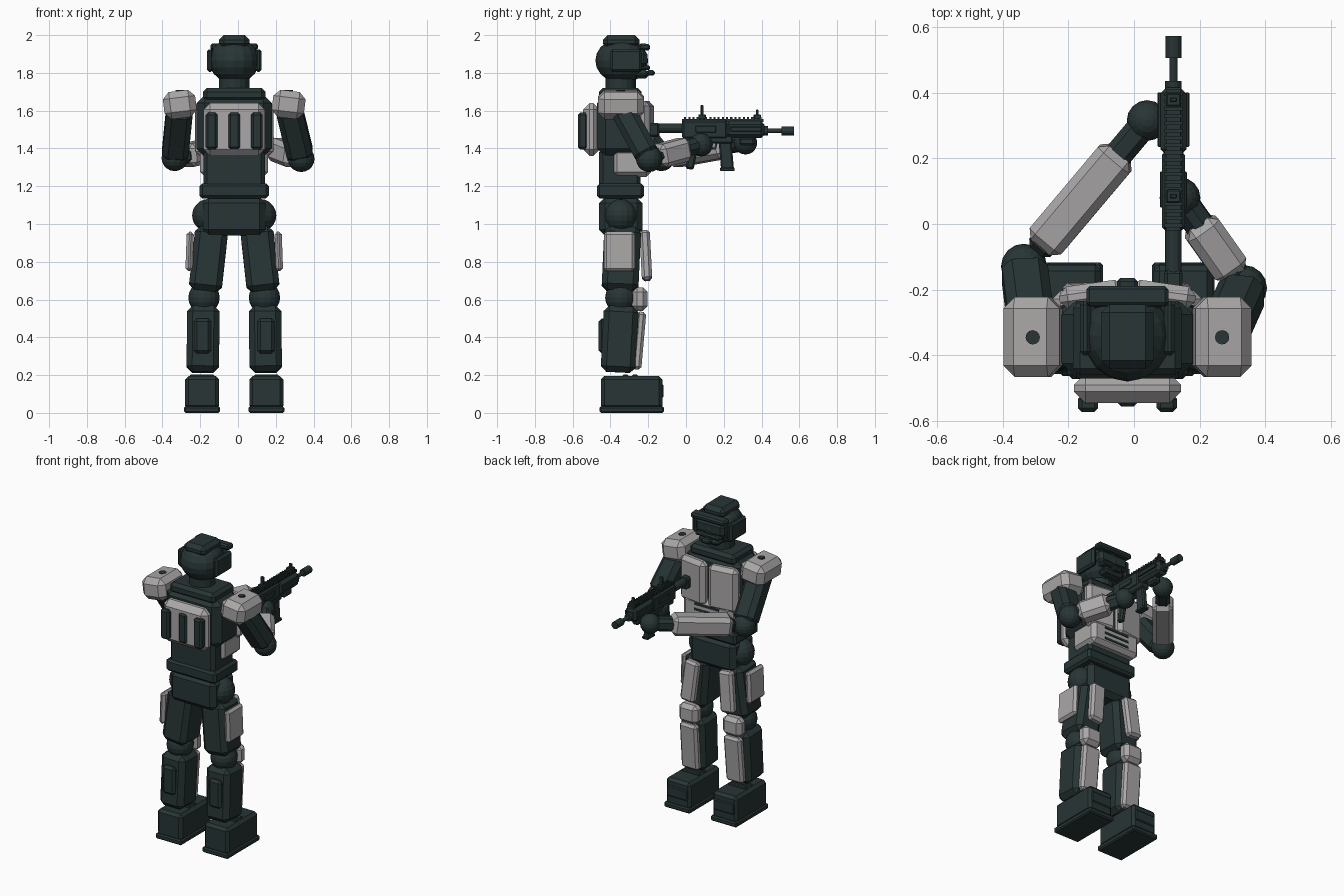
import bpy, bmesh, math
from mathutils import Vector, Matrix

cube = bpy.data.objects.get("Cube")
if cube:
    bpy.data.objects.remove(cube, do_unlink=True)


def material(name, rgb):
    m = bpy.data.materials.new(name)
    m.use_nodes = True
    m.diffuse_color = (*rgb, 1)
    m.node_tree.nodes["Principled BSDF"].inputs["Base Color"].default_value = (*rgb, 1)
    return m


DARK = material("dark green grey", (0.021, 0.035, 0.035))
LIGHT = material("light grey", (0.40, 0.385, 0.385))
X0, Y0 = -0.02, -0.345      # body axis
GX = 0.12                   # rifle axis


def finish(name, bm, mat, matrix):
    bm.transform(matrix)
    mesh = bpy.data.meshes.new(name)
    bm.to_mesh(mesh)
    bm.free()
    mesh.materials.append(mat)
    obj = bpy.data.objects.new(name, mesh)
    bpy.context.collection.objects.link(obj)
    return obj


def block(name, matrix, size, mat, bevel):
    bm = bmesh.new()
    bmesh.ops.create_cube(bm, size=1)
    bmesh.ops.scale(bm, vec=size, verts=bm.verts)
    if bevel:
        bmesh.ops.bevel(bm, geom=bm.edges[:], offset=min(bevel, min(size) * 0.4),
                        segments=1, affect='EDGES')
    return finish(name, bm, mat, matrix)


def box(name, xr, yr, zr, mat=DARK, bevel=0.02, rot=(0, 0, 0)):
    """Chamfered box given by its ranges, turned about its centre (degrees)."""
    ranges = (xr, yr, zr)
    matrix = Matrix.Translation([(a + b) / 2 for a, b in ranges])
    for angle, axis in zip(rot, "XYZ"):
        matrix = matrix @ Matrix.Rotation(math.radians(angle), 4, axis)
    return block(name, matrix, [b - a for a, b in ranges], mat, bevel)


def mid(x, half):
    return (x - half, x + half)


def axes(a, b, side):
    z = (b - a).normalized()
    y = z.cross(Vector(side)).normalized()
    x = y.cross(z)
    rot = Matrix((x, y, z)).transposed().to_4x4()
    return Matrix.Translation((a + b) / 2) @ rot


def limb(name, a, b, w, d, mat=DARK, bevel=0.03, side=(1, 0, 0)):
    a, b = Vector(a), Vector(b)
    return block(name, axes(a, b, side), (w, d, (b - a).length), mat, bevel)


def rod(name, a, b, r, sides=12, mat=DARK):
    a, b = Vector(a), Vector(b)
    bm = bmesh.new()
    bmesh.ops.create_cone(bm, cap_ends=True, segments=sides, radius1=r, radius2=r,
                          depth=(b - a).length)
    return finish(name, bm, mat, axes(a, b, (1, 0, 0)))


def ball(name, c, r, scale=(1, 1, 1)):
    bm = bmesh.new()
    bmesh.ops.create_uvsphere(bm, u_segments=16, v_segments=10, radius=r)
    return finish(name, bm, DARK, Matrix.Translation(c) @ Matrix.Diagonal((*scale, 1)))


# Head and helmet
ball("head", (X0, Y0 + 0.005, 1.865), 0.137, (0.98, 1.02, 0.87))
box("helmet_top", mid(X0, 0.08), (-0.44, -0.245), (1.93, 2.0), bevel=0.025)
rod("helmet_bolt", (X0, Y0, 1.99), (X0, Y0, 2.0), 0.022)
box("helmet_brim", mid(X0, 0.125), (-0.25, -0.19), (1.92, 1.955), bevel=0.01, rot=(-5, 0, 0))
box("visor", mid(X0, 0.105), (-0.27, -0.205), (1.83, 1.92), bevel=0.02)
box("visor_lower_ridge", mid(X0, 0.09), (-0.26, -0.19), (1.815, 1.84), bevel=0.008)
box("jaw_guard", mid(X0, 0.075), (-0.28, -0.195), (1.77, 1.815), bevel=0.02)
box("breather", mid(X0, 0.032), (-0.21, -0.165), (1.785, 1.815), bevel=0.01)
for s, word in ((1, "left"), (-1, "right")):
    box(word + "_ear_plate", mid(X0 + s * 0.128, 0.017), (-0.40, -0.235), (1.805, 1.925), bevel=0.012)
rod("neck", (X0, Y0, 1.68), (X0, Y0, 1.79), 0.08, 16)

# Torso
box("collar", mid(X0, 0.165), (-0.46, -0.235), (1.65, 1.72), bevel=0.02)
box("chest", mid(X0, 0.2), (-0.47, -0.23), (1.355, 1.685), bevel=0.045)
box("belly", mid(X0, 0.163), (-0.46, -0.24), (1.19, 1.40), bevel=0.02)
box("belt", mid(X0, 0.183), (-0.472, -0.222), (1.135, 1.215), bevel=0.015)
box("pelvis", mid(X0, 0.165), (-0.46, -0.23), (0.94, 1.14), bevel=0.03)
box("abdomen_plate", mid(X0, 0.18), (-0.39, -0.185), (1.25, 1.40), LIGHT, 0.025)
for i in range(3):
    z = 1.285 + 0.036 * i
    box(f"abdomen_slot_{i + 1}", mid(X0, 0.09), (-0.19, -0.181), (z, z + 0.014), bevel=0)
for s, word in ((1, "left"), (-1, "right")):
    box(word + "_chest_plate", mid(X0 + s * 0.108, 0.1), (-0.25, -0.18), (1.36, 1.65),
        LIGHT, 0.025, (0, 0, -s * 8))

# Backpack with three canisters
box("backpack", mid(X0, 0.163), (-0.545, -0.455), (1.36, 1.64), LIGHT, 0.035)
for i, depth in enumerate((0.572, 0.556, 0.572)):
    box(f"backpack_strip_{i + 1}", mid(X0 + (i - 1) * 0.12, 0.031), (-depth, -0.52),
        (1.395, 1.59), bevel=0.012)

# Legs
for s, word in ((1, "left"), (-1, "right")):
    def px(d):
        return X0 + s * d
    ball(word + "_hip", (px(0.135), Y0, 1.045), 0.088)
    limb(word + "_thigh", (px(0.118), -0.335, 0.98), (px(0.155), -0.35, 0.645), 0.175, 0.195)
    box(word + "_thigh_side_plate", mid(px(0.236), 0.019), (-0.435, -0.27), (0.75, 0.96),
        LIGHT, 0.015, (0, -s * 2, 0))
    box(word + "_thigh_front_plate", mid(px(0.135), 0.05), (-0.24, -0.185), (0.70, 0.965),
        LIGHT, 0.015, (3, -s * 6, 0))
    ball(word + "_knee", (px(0.16), Y0, 0.61), 0.083)
    box(word + "_knee_plate", mid(px(0.16), 0.068), (-0.285, -0.203), (0.54, 0.665), LIGHT, 0.025)
    limb(word + "_shin", (px(0.163), -0.342, 0.565), (px(0.167), -0.36, 0.215), 0.172, 0.185)
    limb(word + "_shin_plate", (px(0.16), -0.235, 0.535), (px(0.163), -0.262, 0.23), 0.125, 0.05,
         LIGHT, 0.015)
    box(word + "_calf_pad", mid(px(0.168), 0.045), (-0.462, -0.40), (0.315, 0.5), bevel=0.015)
    # Boots
    box(word + "_boot_sole", mid(px(0.17), 0.095), (-0.457, -0.117), (0, 0.035), bevel=0.008)
    box(word + "_boot", mid(px(0.17), 0.09), (-0.45, -0.125), (0.02, 0.195), bevel=0.018)
    box(word + "_boot_toe_cap", mid(px(0.17), 0.075), (-0.16, -0.118), (0.08, 0.15), bevel=0.006)
    for i in range(2):
        y = -0.335 + 0.05 * i
        box(f"{word}_boot_strap_{i + 1}", mid(px(0.17), 0.065), (y, y + 0.03), (0.185, 0.203), bevel=0.005)

# Arms: elbow, hand, forearm armour span and width
arms = (
    (1, "left", (0.335, -0.195, 1.345), (0.14, 0.08, 1.42), 0.16, 0.73, 0.115),
    (-1, "right", (-0.335, -0.13, 1.35), (0.04, 0.315, 1.43), 0.14, 0.78, 0.125),
)
for s, word, elbow, hand, t0, t1, width in arms:
    e, h = Vector(elbow), Vector(hand)
    sx = X0 + s * 0.288
    box(word + "_shoulder_plate", mid(sx, 0.086), (-0.466, -0.222), (1.56, 1.705), LIGHT, 0.035,
        (0, s * 7, 0))
    rod(word + "_shoulder_bolt", (sx, Y0, 1.69), (sx, Y0, 1.71), 0.022)
    shoulder = Vector((sx, Y0, 1.62))
    limb(word + "_upper_arm", shoulder, shoulder.lerp(e, 0.97), 0.14, 0.13)
    ball(word + "_elbow", e, 0.07)
    limb(word + "_wrist", e.lerp(h, 0.1), h, 0.085, 0.08, bevel=0.02, side=(1, -1, 0))
    limb(word + "_forearm", e.lerp(h, t0), e.lerp(h, t1), width, 0.125, LIGHT, 0.025, (1, s * 0.9, 0))
    ball(word + "_hand", h, 0.062)

# Rifle body
box("rifle_receiver", mid(GX, 0.035), (-0.02, 0.22), (1.45, 1.55), bevel=0.01)
box("rifle_lower", mid(GX, 0.03), (-0.005, 0.25), (1.425, 1.47), bevel=0.008)
box("rifle_handguard", mid(GX, 0.04), (0.21, 0.415), (1.455, 1.545), bevel=0.018)
box("rifle_rail", mid(GX, 0.022), (-0.02, 0.41), (1.54, 1.557), bevel=0)
for i in range(19):
    y = -0.01 + i * 0.0222
    box(f"rifle_rail_tooth_{i + 1}", mid(GX, 0.027), (y, y + 0.011), (1.55, 1.566), bevel=0)
for s, word in ((1, "left"), (-1, "right")):
    box(word + "_side_rail", mid(GX + s * 0.042, 0.007), (0.235, 0.40), (1.49, 1.515), bevel=0.003)
    box(word + "_receiver_panel", mid(GX + s * 0.036, 0.005), (0.05, 0.16), (1.485, 1.52), bevel=0.003)
rod("rifle_charging_handle", (0.045, 0.03, 1.5), (GX, 0.03, 1.5), 0.007, 8)
rod("rifle_charging_knob", (0.04, 0.03, 1.5), (0.052, 0.03, 1.5), 0.018, 8)

# Barrel, stock, sights and grips
rod("rifle_barrel", (GX, 0.40, 1.493), (GX, 0.52, 1.493), 0.012)
rod("rifle_gas_block", (GX, 0.41, 1.493), (GX, 0.435, 1.493), 0.025)
rod("rifle_muzzle", (GX, 0.505, 1.493), (GX, 0.572, 1.493), 0.024)
rod("rifle_stock_tube", (GX, -0.2, 1.507), (GX, -0.01, 1.507), 0.025)
box("rifle_stock_pad", mid(GX, 0.028), (-0.21, -0.14), (1.46, 1.535), bevel=0.01)
for name, y, top in (("rear_sight", 0.085, 1.63), ("front_sight", 0.378, 1.605)):
    box(name + "_base", mid(GX, 0.022), mid(y, 0.02), (1.555, 1.58), bevel=0.004)
    box(name + "_post", mid(GX, 0.011), mid(y, 0.007), (1.57, top), bevel=0.003)
limb("rifle_magazine", (GX, 0.205, 1.46), (GX, 0.22, 1.285), 0.035, 0.068, bevel=0.008)
box("rifle_magazine_foot", mid(GX, 0.022), (0.18, 0.258), (1.28, 1.298), bevel=0.004)
limb("rifle_pistol_grip", (GX, 0.05, 1.45), (GX, 0.018, 1.29), 0.035, 0.045, bevel=0.01)
limb("rifle_trigger_guard", (GX, 0.05, 1.40), (GX, 0.16, 1.40), 0.014, 0.01, bevel=0)
limb("rifle_trigger_guard_front", (GX, 0.155, 1.40), (GX, 0.165, 1.44), 0.014, 0.01, bevel=0)
box("rifle_foregrip", mid(GX, 0.025), (0.28, 0.365), (1.415, 1.46), bevel=0.012)
